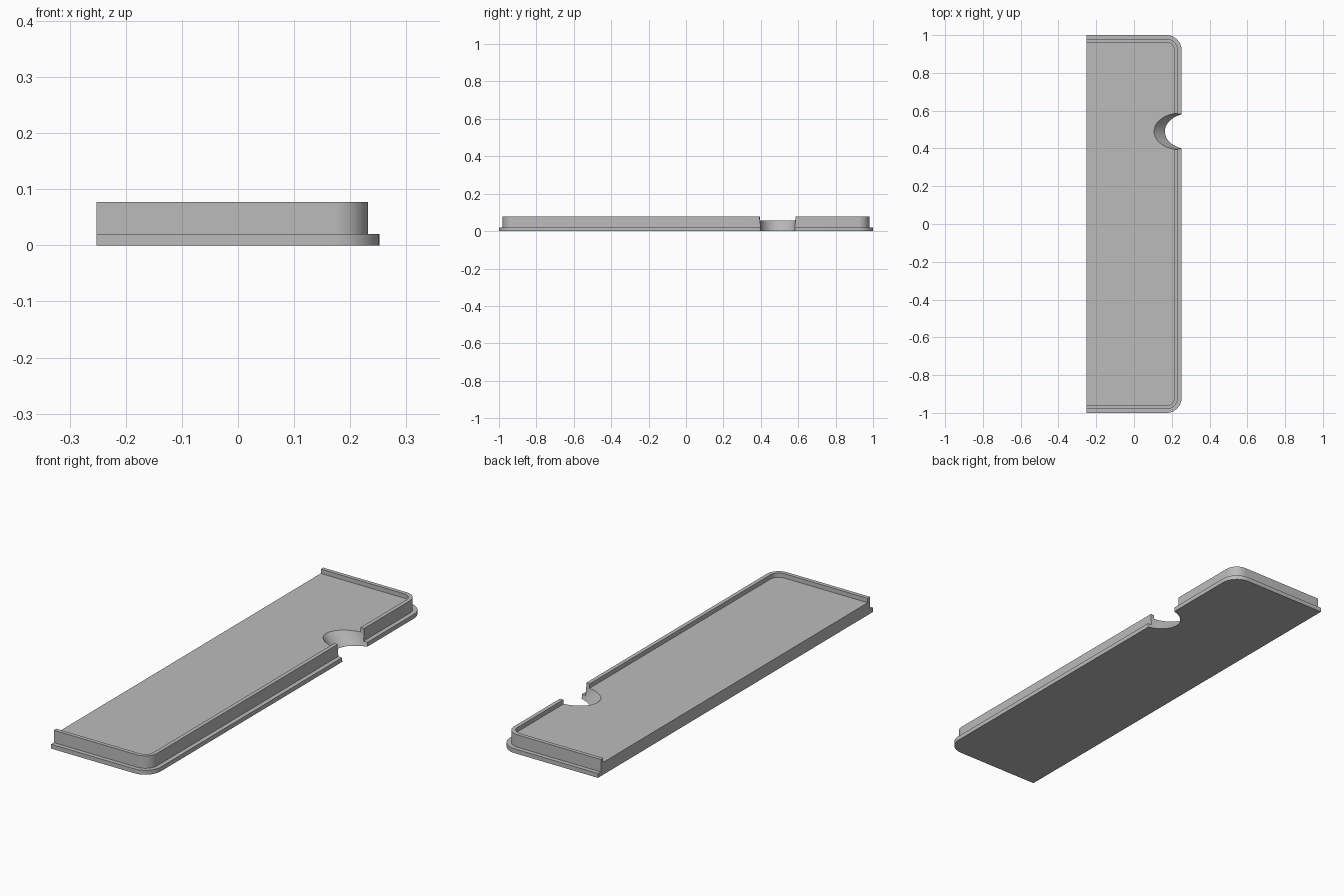
import bpy, bmesh
from math import pi, sin, cos, radians

if "Cube" in bpy.data.objects:
    bpy.data.objects.remove(bpy.data.objects["Cube"], do_unlink=True)

HALF_X, HALF_Y = 0.252, 1.0
STEP, FLOOR, TOP = 0.02, 0.057, 0.077
CORNER, SEGMENTS = 0.08, 12

grey = bpy.data.materials.new("plain_grey")
grey.use_nodes = True
grey.diffuse_color = (0.5, 0.5, 0.5, 1)
grey.node_tree.nodes["Principled BSDF"].inputs["Base Color"].default_value = grey.diffuse_color


def make_object(name, bm):
    bmesh.ops.recalc_face_normals(bm, faces=bm.faces)
    mesh = bpy.data.meshes.new(name)
    bm.to_mesh(mesh)
    bm.free()
    mesh.materials.append(grey)
    obj = bpy.data.objects.new(name, mesh)
    bpy.context.collection.objects.link(obj)
    return obj


def outline(bm, inset, z):
    """Rounded outline, open and square at the -x end."""
    r = CORNER - inset
    cx, cy = HALF_X - CORNER, HALF_Y - CORNER
    pts = [(-HALF_X, inset - HALF_Y)]
    for sign, start in ((-1, -pi / 2), (1, 0)):
        for i in range(SEGMENTS + 1):
            a = start + i * pi / 2 / SEGMENTS
            pts.append((cx + r * cos(a), sign * cy + r * sin(a)))
    pts.append((-HALF_X, HALF_Y - inset))
    return [bm.verts.new((x, y, z)) for x, y in pts]


# Tray: stepped flange, raised wall, rim and shallow recess
bm = bmesh.new()
levels = [(0, 0), (0, STEP), (0.02, STEP), (0.02, TOP), (0.038, TOP), (0.038, FLOOR)]
loops = [outline(bm, inset, z) for inset, z in levels]
for low, high in zip(loops, loops[1:]):
    for i in range(len(low) - 1):
        bm.faces.new((low[i], low[i + 1], high[i + 1], high[i]))
bm.faces.new(loops[0])
bm.faces.new(loops[-1])
bm.faces.new([l[0] for l in loops] + [l[-1] for l in reversed(loops)])
tray = make_object("tray", bm)

# Slanted round cutter for the finger notch
bm = bmesh.new()
bmesh.ops.create_cone(bm, cap_ends=True, segments=64, radius1=0.096, radius2=0.096, depth=0.8)
cutter = make_object("notch_cutter", bm)
cutter.rotation_euler = (0, radians(-45), 0)
cutter.location = (0.299, 0.49, 0)
cutter.hide_render = True
cutter.hide_set(True)

# Cut the notch and keep the result as one mesh
notch = tray.modifiers.new("finger_notch", "BOOLEAN")
notch.operation = "DIFFERENCE"
notch.solver = "EXACT"
notch.object = cutter
bpy.context.view_layer.objects.active = tray
tray.select_set(True)
bpy.ops.object.modifier_apply(modifier=notch.name)
bpy.data.objects.remove(cutter, do_unlink=True)
bpy.ops.object.shade_smooth_by_angle(angle=radians(30))
